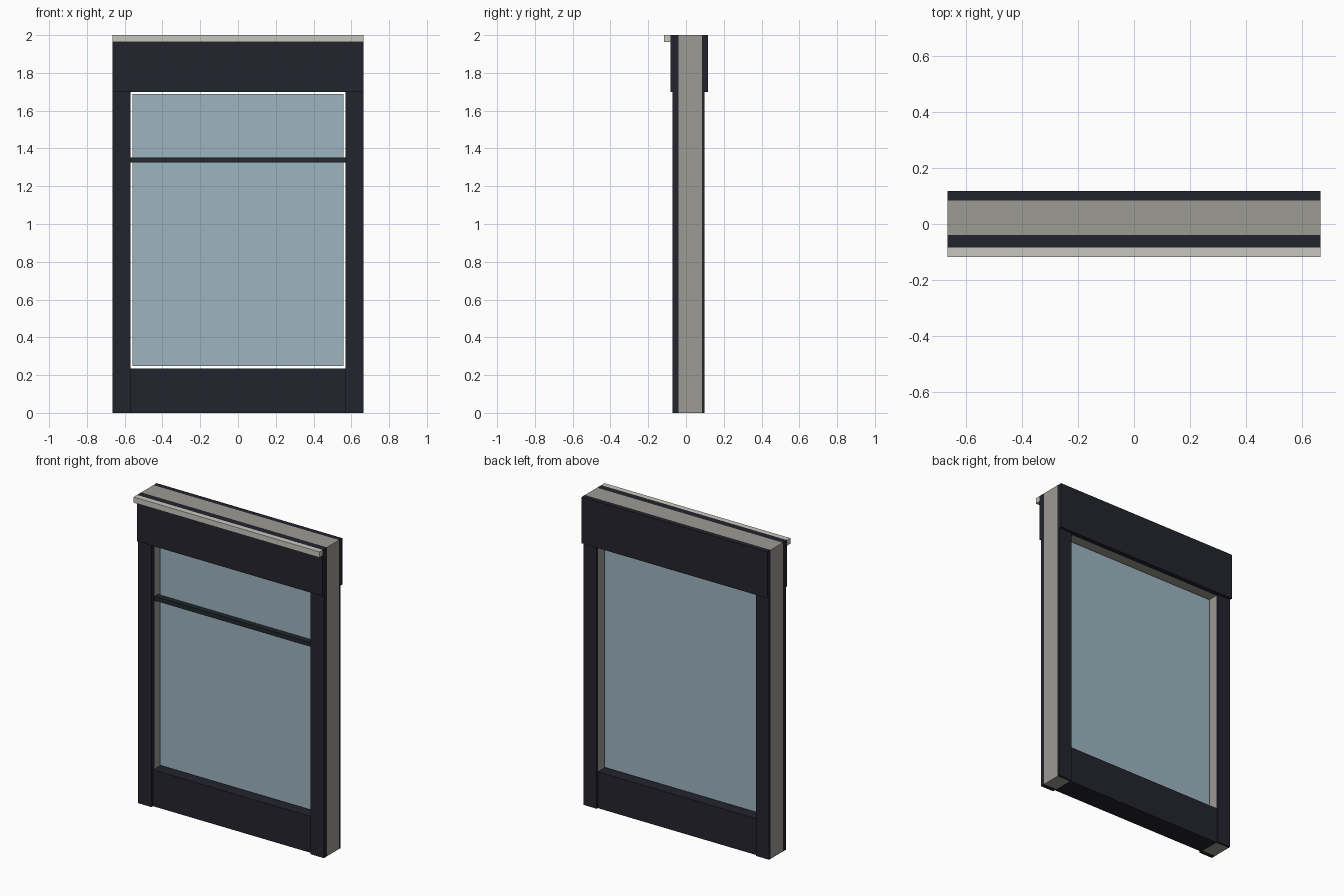
import bpy

cube = bpy.data.objects.get("Cube")
if cube:
    bpy.data.objects.remove(cube, do_unlink=True)


def material(name, rgb):
    m = bpy.data.materials.new(name)
    m.use_nodes = True
    m.diffuse_color = (*rgb, 1)
    m.node_tree.nodes["Principled BSDF"].inputs["Base Color"].default_value = (*rgb, 1)
    return m


navy = material("dark navy paint", (0.017, 0.017, 0.027))
charcoal = material("charcoal bar", (0.016, 0.021, 0.027))
grey = material("warm grey core", (0.335, 0.325, 0.295))
cream = material("pale stone ledge", (0.58, 0.57, 0.51))
blue = material("pale blue glass", (0.34, 0.46, 0.53))


def box(name, x, y, z, mat):
    """Box spanning the given (low, high) range on each axis."""
    spans = (x, y, z)
    bpy.ops.mesh.primitive_cube_add(size=1, location=[(a + b) / 2 for a, b in spans])
    ob = bpy.context.object
    ob.name = name
    ob.scale = [b - a for a, b in spans]
    bpy.ops.object.transform_apply(location=False, rotation=False, scale=True)
    ob.data.materials.append(mat)
    return ob


outer, inner = 0.665, 0.57          # half widths of frame and opening
sill, head, top = 0.235, 1.70, 2.0  # heights of opening and frame
core = (-0.04, 0.084)               # depth of the grey core

# Side posts: grey core with dark cover boards front and back
for side, s in (("right", -1), ("left", 1)):
    x = tuple(sorted((s * inner, s * outer)))
    box(side + "_post_core", x, core, (0, head), grey)
    box(side + "_post_front_board", x, (-0.071, core[0]), (0, head), navy)
    box(side + "_post_back_board", x, (core[1], 0.099), (0, head), navy)

# Header: core, thicker boards and the projecting ledge
full = (-outer, outer)
box("header_core", full, core, (head, top), grey)
box("header_front_board", full, (-0.083, core[0]), (head, top), navy)
box("header_back_board", full, (core[1], 0.117), (head, top), navy)
box("header_ledge", full, (-0.117, -0.083), (1.963, top), cream)

# Bottom rail, set slightly back from the posts
box("bottom_rail", (-inner, inner), (-0.055, 0.088), (0, sill), navy)

# Glass with a narrow gap all round, and the crossbar in front
gap = 0.012
box("glass_pane", (gap - inner, inner - gap), (0.0, 0.035), (sill + gap, head - gap), blue)
box("crossbar", (-inner, inner), (-0.04, -0.005), (1.325, 1.353), charcoal)
